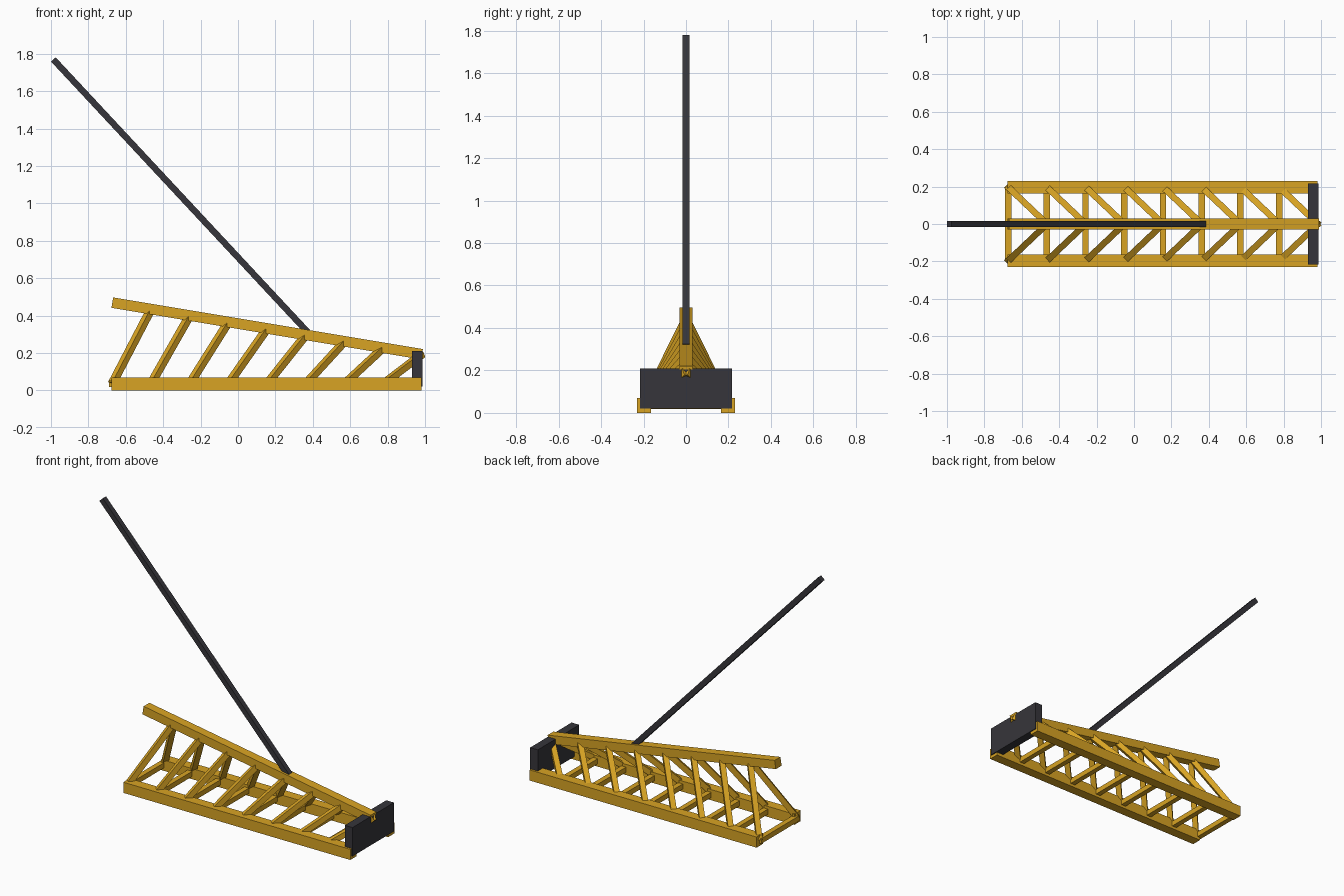
import bpy
from math import acos, atan2
from mathutils import Vector, Euler

cube = bpy.data.objects.get("Cube")
if cube:
    bpy.data.objects.remove(cube, do_unlink=True)


def material(name, color):
    m = bpy.data.materials.new(name)
    m.use_nodes = True
    m.diffuse_color = color
    m.node_tree.nodes["Principled BSDF"].inputs["Base Color"].default_value = color
    return m


yellow = material("boom yellow", (0.69, 0.37, 0.017, 1))
dark = material("dark steel", (0.037, 0.036, 0.043, 1))


def box(name, center, size, mat, rotation=(0, 0, 0)):
    bpy.ops.mesh.primitive_cube_add(size=1, location=center, rotation=rotation)
    ob = bpy.context.object
    ob.name = name
    ob.scale = size
    ob.data.materials.append(mat)
    return ob


def beam(name, start, end, depth, width, mat):
    """Square bar between two points, its width kept horizontal."""
    a, b = Vector(start), Vector(end)
    d = b - a
    rot = Euler((0, acos(d.z / d.length), atan2(d.y, d.x)))
    return box(name, (a + b) / 2, (depth, width, d.length), mat, rot)


# Main chords: two low rails and one sloping ridge
for side, label in ((-1, "right"), (1, "left")):
    box(label + "_bottom_chord", (0.152, side * 0.197, 0.035), (1.656, 0.066, 0.07), yellow)
left_end, right_end = Vector((-0.672, 0, 0.469)), Vector((0.984, 0, 0.193))
beam("top_chord", left_end, right_end, 0.056, 0.06, yellow)

# Lattice: a cross bar and a pair of diagonals in every bay
bays = 8
first, step = -0.673, 0.207
for i in range(bays):
    x = first + i * step
    box(f"cross_bar_{i + 1}", (x, 0, 0.035), (0.034, 0.4, 0.034), yellow)
    top = left_end.lerp(right_end, (i + 1) / bays)
    for side, label in ((-1, "right"), (1, "left")):
        beam(f"{label}_diagonal_{i + 1}", (x, side * 0.197, 0.035), top, 0.034, 0.034, yellow)

# End plate and the long stay rod
box("end_plate", (0.958, 0, 0.115), (0.056, 0.432, 0.19), dark)
beam("stay_rod", (0.372, 0, 0.312), (-0.987, 0, 1.769), 0.034, 0.034, dark)
